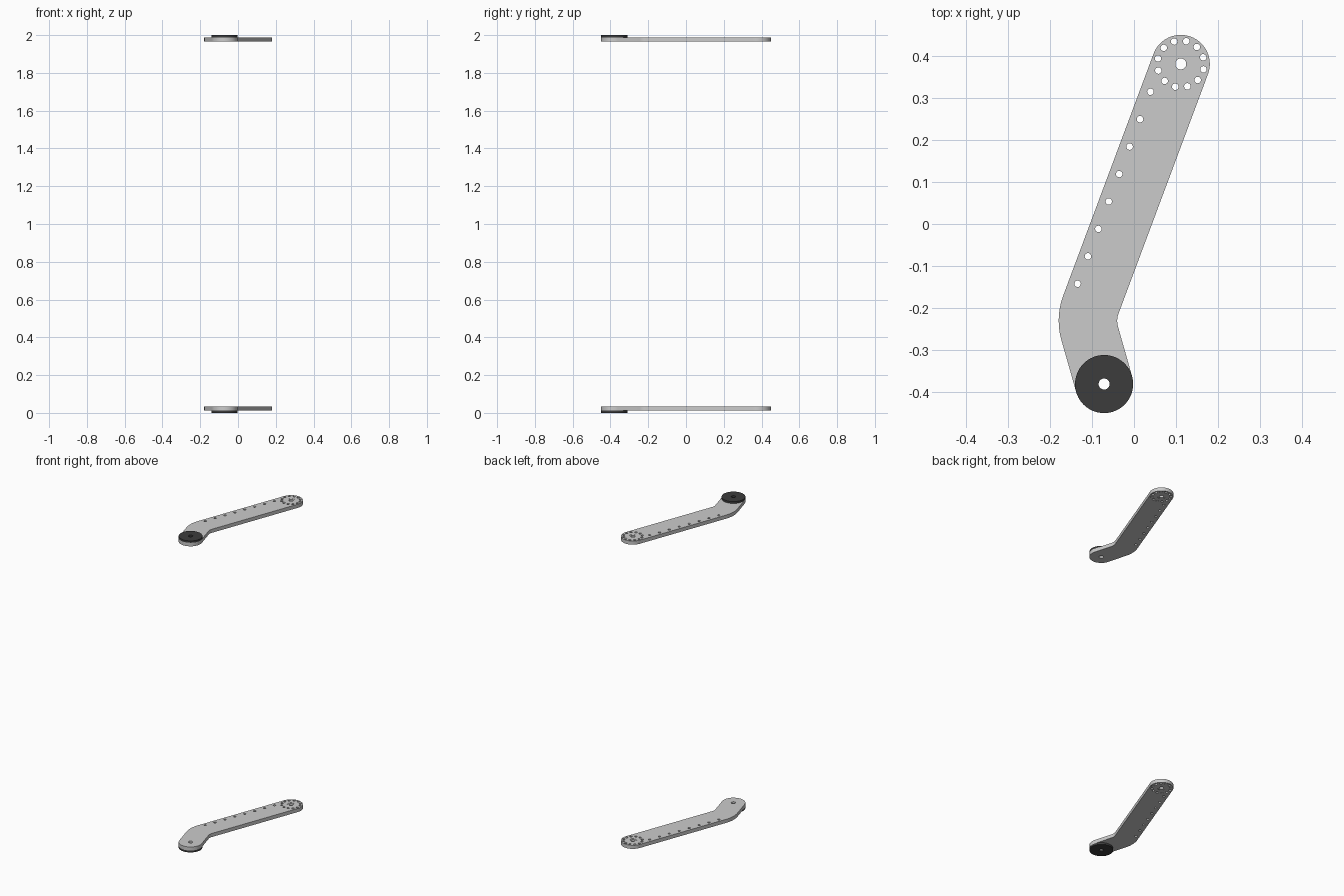
import bpy, bmesh, math
from mathutils import Vector

if "Cube" in bpy.data.objects:
    bpy.data.objects.remove(bpy.data.objects["Cube"])

T, P, B = Vector((0.111, 0.380)), Vector((-0.115, -0.225)), Vector((-0.071, -0.380))
R = 0.069            # half width of the arm
DISC, THICK = 0.012, 0.023


def arc(c, r, a0, a1, n):
    return [Vector((c.x + r * math.cos(a0 + (a1 - a0) * i / n),
                    c.y + r * math.sin(a0 + (a1 - a0) * i / n))) for i in range(n + 1)]


def circle(c, r, n=32):
    return arc(Vector(c), r, 0, math.tau, n)[:-1]


def plate(name, loops, z0, z1, mat=None):
    """Flat filled outline with holes, extruded from z0 to z1."""
    cu = bpy.data.curves.new(name, 'CURVE')
    cu.dimensions, cu.fill_mode = '2D', 'BOTH'
    cu.extrude = (z1 - z0) / 2
    for pts in loops:
        s = cu.splines.new('POLY')
        s.points.add(len(pts) - 1)
        for p, v in zip(s.points, pts):
            p.co = (v.x, v.y, 0, 1)
        s.use_cyclic_u = True
    tmp = bpy.data.objects.new(name + "_outline", cu)
    bpy.context.collection.objects.link(tmp)
    bpy.context.view_layer.update()
    me = bpy.data.meshes.new_from_object(tmp.evaluated_get(bpy.context.evaluated_depsgraph_get()))
    bpy.data.objects.remove(tmp)
    bm = bmesh.new()
    bm.from_mesh(me)
    bmesh.ops.remove_doubles(bm, verts=bm.verts, dist=1e-5)
    bmesh.ops.recalc_face_normals(bm, faces=bm.faces)
    bmesh.ops.translate(bm, verts=bm.verts, vec=(0, 0, (z0 + z1) / 2))
    bm.to_mesh(me)
    bm.free()
    me.materials.clear()
    if mat:
        me.materials.append(mat)
    ob = bpy.data.objects.new(name, me)
    bpy.context.collection.objects.link(ob)
    bpy.ops.object.select_all(action='DESELECT')
    ob.select_set(True)
    bpy.context.view_layer.objects.active = ob
    bpy.ops.object.shade_smooth_by_angle(angle=math.radians(30))
    return ob


# Bent arm outline: two round ends and a rounded elbow
up, down = (T - P).normalized(), (B - P).normalized()
a_up, a_dn = math.atan2(up.y, up.x), math.atan2(down.y, down.x)
bisector = (up + down).normalized()
half = math.acos(up.dot(bisector))


def elbow(side, r):
    """Fillet of the elbow edge, listed from the upper leg to the lower leg."""
    corner = P + bisector * side * R / math.sin(half)
    c = corner + bisector * r / math.sin(half)
    return arc(c, r, a_up + math.pi / 2, a_dn + math.tau - math.pi / 2, 12)


outline = (arc(T, R, a_up - math.pi / 2, a_up + math.pi / 2, 32)
           + elbow(-1, 0.17)
           + arc(B, R, a_dn - math.pi / 2, a_dn + math.pi / 2, 32)
           + elbow(1, 0.05)[::-1])

# Bolt circle, row of edge holes and the two pivot holes
holes = [circle(p, 0.0077, 20) for p in circle(T, 0.0555, 12)]
turn = math.radians(16.5)
holes = [circle((T.x + 0.0555 * math.cos(turn + k * math.tau / 12),
                 T.y + 0.0555 * math.sin(turn + k * math.tau / 12)), 0.0077, 20) for k in range(12)]
first, last = Vector((0.039, 0.314)), Vector((-0.134, -0.142))
holes += [circle(first.lerp(last, i / 7), 0.0077, 20) for i in range(8)]
holes += [circle(T, 0.0226), circle(B, 0.0131)]

dark = bpy.data.materials.new("dark_rubber")
dark.diffuse_color = (0.045, 0.045, 0.045, 1)
dark.use_nodes = True
dark.node_tree.nodes["Principled BSDF"].inputs["Base Color"].default_value = dark.diffuse_color

# Lower arm carries its pad underneath, upper arm carries it on top
for label, flip in (("lower", False), ("upper", True)):
    def span(z0, z1):
        return (2 - z1, 2 - z0) if flip else (z0, z1)
    plate(label + "_arm", [outline] + holes, *span(DISC, DISC + THICK))
    plate(label + "_bushing", [circle(T, 0.0226), circle(T, 0.0131)],
          *span(DISC + 0.001, DISC + THICK - 0.001))
    plate(label + "_pad", [circle(B, R, 64), circle(B, 0.0131)], *span(0, DISC), dark)
